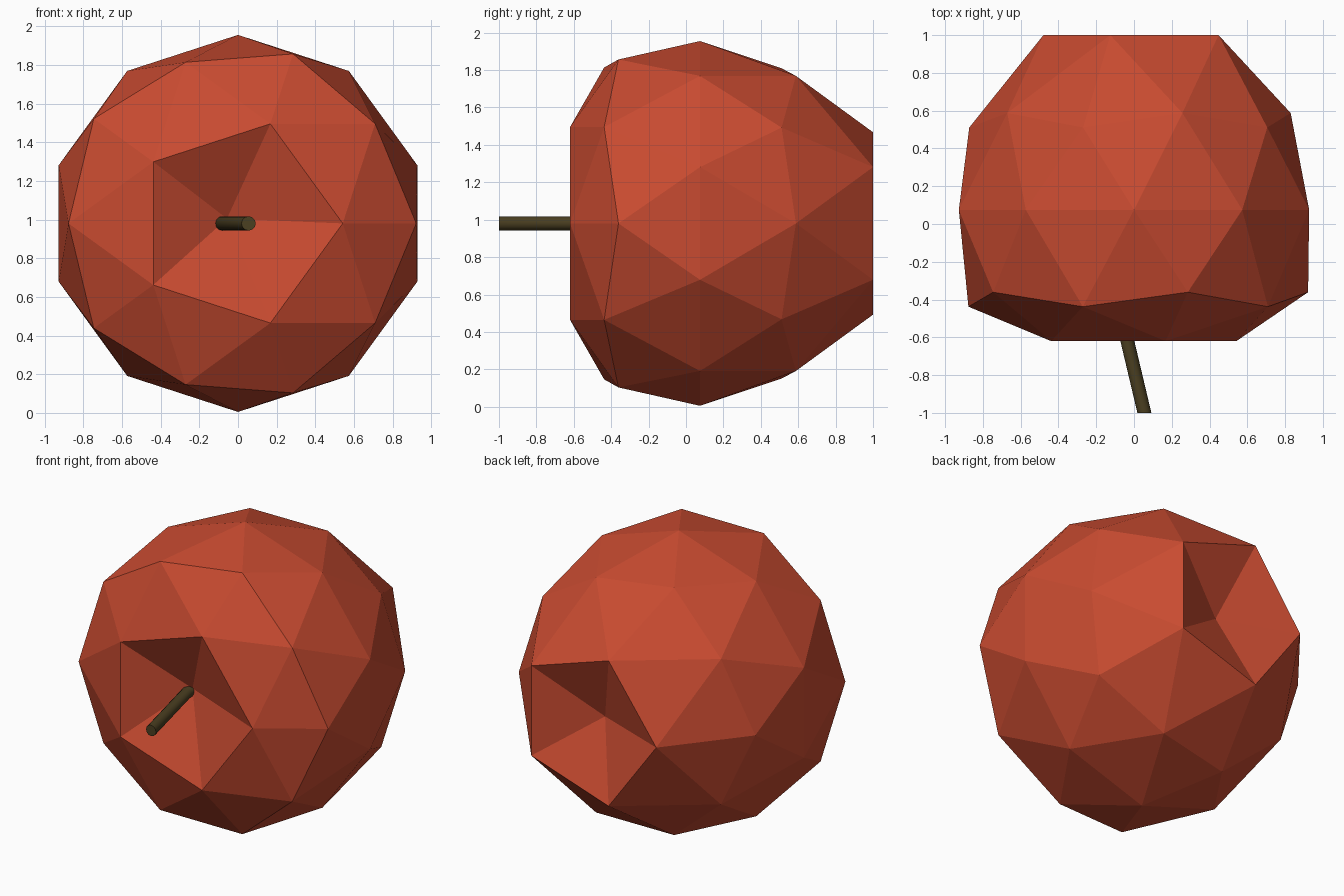
import bpy, bmesh, math
from mathutils import Matrix, Vector

if "Cube" in bpy.data.objects:
    bpy.data.objects.remove(bpy.data.objects["Cube"])

R, CY, CZ = 0.975, 0.075, 0.98


def material(name, color):
    m = bpy.data.materials.new(name)
    m.diffuse_color = color
    m.use_nodes = True
    m.node_tree.nodes["Principled BSDF"].inputs["Base Color"].default_value = m.diffuse_color
    return m


# Apple body: low-poly sphere with its axis along y, dented at both ends
bpy.ops.mesh.primitive_ico_sphere_add(subdivisions=2, radius=R)
body = bpy.context.object
body.name = "apple_body"
mesh = body.data
mesh.transform(Matrix.Rotation(math.pi / 2, 4, 'X'))
for v in mesh.vertices:
    n = v.co.y / R
    x, y, z = v.co.x, v.co.y + CY, v.co.z
    if n < -0.3:                      # swollen stem end
        x, z = x * 1.057, z * 1.057
        if n < -0.95:                 # stem dent
            x, y, z = -0.057, -0.40, 0.025
        elif n < -0.7:                # flattened rim
            y = -0.62
    elif n > 0.95:                    # base dent
        x, y, z = 0.033, 0.81, 0.0
    elif n > 0.7:                     # raised rim round the base
        x, y = x + 0.033, 1.0
    v.co = (x, y, z + CZ)
mesh.materials.append(material("apple_red", (0.58, 0.07, 0.03, 1)))
for p in mesh.polygons:
    p.use_smooth = False

# Stem: round section swept along a bent path, cut square to y
SIDES = 12
path = [(-0.04, -0.25), (-0.08, -0.43), (0.055, -1.0)]
bm = bmesh.new()
rings = []
for px, py in path:
    angles = [2 * math.pi * i / SIDES for i in range(SIDES)]
    rings.append([bm.verts.new(Vector((px + 0.037 * math.cos(a), py,
                                       CZ + 0.037 * math.sin(a)))) for a in angles])
for a, b in zip(rings, rings[1:]):
    for i in range(SIDES):
        j = (i + 1) % SIDES
        bm.faces.new((a[i], a[j], b[j], b[i]))
bm.faces.new(rings[0])
bm.faces.new(rings[-1])
bmesh.ops.recalc_face_normals(bm, faces=bm.faces)
stem_mesh = bpy.data.meshes.new("stem")
bm.to_mesh(stem_mesh)
bm.free()
stem = bpy.data.objects.new("stem", stem_mesh)
bpy.context.collection.objects.link(stem)
stem_mesh.materials.append(material("stem_brown", (0.07, 0.05, 0.015, 1)))
bpy.ops.object.select_all(action='DESELECT')
stem.select_set(True)
bpy.context.view_layer.objects.active = stem
bpy.ops.object.shade_smooth_by_angle(angle=math.radians(40))
